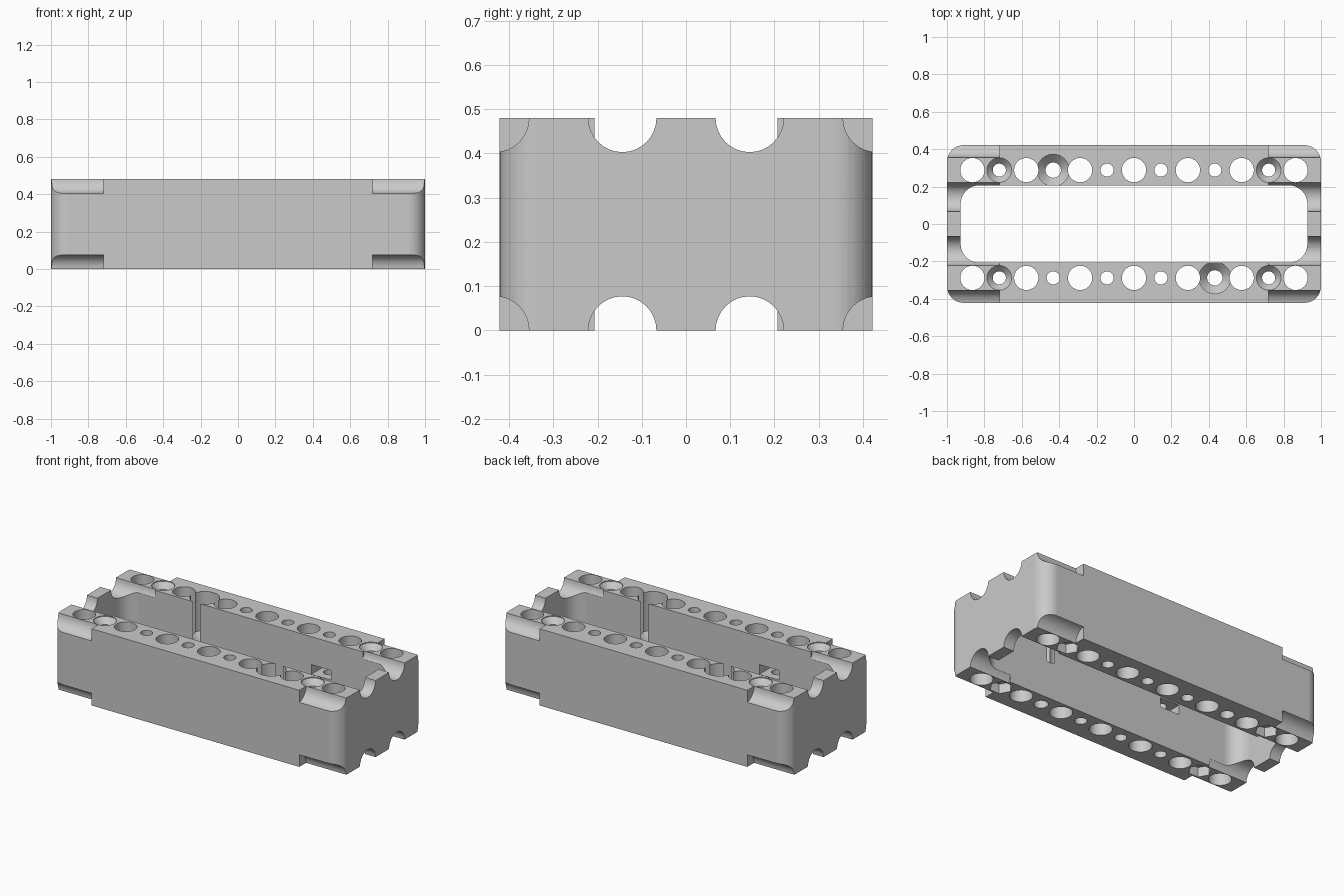
import bpy
import bmesh
import math
from mathutils import Matrix, Vector

old = bpy.data.objects.get("Cube")
if old:
    bpy.data.objects.remove(old, do_unlink=True)

PITCH = 0.144      # hole spacing
HEIGHT = 0.48
ROW_Y = 0.288      # hole row offset from the centre line

grey = bpy.data.materials.new("plain_grey")
grey.use_nodes = True
grey.diffuse_color = (0.59, 0.59, 0.59, 1)
grey.node_tree.nodes["Principled BSDF"].inputs["Base Color"].default_value = (0.59, 0.59, 0.59, 1)


def loft(name, rings, matrix=Matrix()):
    """Closed solid from equal-length rings of points, capped at both ends."""
    bm = bmesh.new()
    loops = [[bm.verts.new(p) for p in ring] for ring in rings]
    n = len(loops[0])
    for low, high in zip(loops, loops[1:]):
        for i in range(n):
            j = (i + 1) % n
            bm.faces.new((low[i], low[j], high[j], high[i]))
    bm.faces.new(loops[0][::-1])
    bm.faces.new(loops[-1])
    bm.transform(matrix)
    bmesh.ops.recalc_face_normals(bm, faces=bm.faces)
    mesh = bpy.data.meshes.new(name)
    bm.to_mesh(mesh)
    bm.free()
    mesh.materials.append(grey)
    obj = bpy.data.objects.new(name, mesh)
    bpy.context.collection.objects.link(obj)
    return obj


def rounded_block(name, hx, hy, radius, z0, z1, centre=(0, 0, 0), steps=8):
    outline = []
    for k, (sx, sy) in enumerate([(1, 1), (-1, 1), (-1, -1), (1, -1)]):
        for i in range(steps + 1):
            a = math.pi / 2 * (k + i / steps)
            outline.append((sx * (hx - radius) + radius * math.cos(a),
                            sy * (hy - radius) + radius * math.sin(a)))
    rings = [[(x, y, z) for x, y in outline] for z in (z0, z1)]
    return loft(name, rings, Matrix.Translation(Vector(centre)))


def turned(name, profile, matrix, sides=32):
    """Solid of revolution from (radius, height) pairs."""
    rings = [[(r * math.cos(2 * math.pi * i / sides), r * math.sin(2 * math.pi * i / sides), z)
              for i in range(sides)] for r, z in profile]
    return loft(name, rings, matrix)


body = rounded_block("beam_frame", 1.0, 0.422, 0.09, 0, HEIGHT)


def carve(cutter):
    cutter.hide_render = True
    mod = body.modifiers.new("cut", "BOOLEAN")
    mod.operation = "DIFFERENCE"
    mod.solver = "MANIFOLD"
    mod.object = cutter
    bpy.context.view_layer.objects.active = body
    bpy.ops.object.modifier_apply(modifier=mod.name)
    bpy.data.objects.remove(cutter, do_unlink=True)


# central opening
carve(rounded_block("opening", 0.927, 0.207, 0.1, -0.1, 0.6))

# cable channels along both ends, top and bottom
along_x = Matrix.Rotation(math.pi / 2, 4, "Y")
for sx in (-1, 1):
    for y in (-3 * PITCH, -PITCH, PITCH, 3 * PITCH):
        for z in (0, HEIGHT):
            place = Matrix.Translation((sx * 0.92, y, z)) @ along_x
            carve(turned("end_channel", [(0.077, -0.2), (0.077, 0.2)], place))

# hole profiles, from below the base to above the top
peg = [(0.065, -0.1), (0.065, 0.6)]
small = [(0.035, -0.1), (0.035, 0.6)]
sunk = [(0.035, -0.1), (0.035, 0.44), (0.066, HEIGHT - 0.005), (0.066, 0.6)]
bored = [(0.041, -0.1), (0.041, 0.19), (0.085, 0.235), (0.085, 0.6)]

for side in (-1, 1):
    for i in range(-6, 7):
        place = Matrix.Translation((i * PITCH, side * ROW_Y, 0))
        if i % 2 == 0:
            profile = peg
        elif abs(i) == 5:
            profile = sunk
        elif i == -3 * side:
            profile = bored
        else:
            profile = small
        carve(turned("hole", profile, place))
        # hexagonal nut pocket in the base
        if abs(i) == 5:
            carve(turned("nut_pocket", [(0.066, -0.1), (0.066, 0.06)], place, sides=6))
    # nut slot opening in the inner wall
    carve(rounded_block("nut_slot", 0.068, 0.08, 0.005, 0.245, 0.305,
                        (side * 3 * PITCH, side * 0.28, 0), steps=1))

# smooth curved walls, crisp edges, flat faces kept flat
bpy.ops.object.select_all(action="DESELECT")
body.select_set(True)
bpy.context.view_layer.objects.active = body
bpy.ops.object.shade_smooth_by_angle(angle=math.radians(30))
weighted = body.modifiers.new("flat_faces", "WEIGHTED_NORMAL")
weighted.keep_sharp = True
